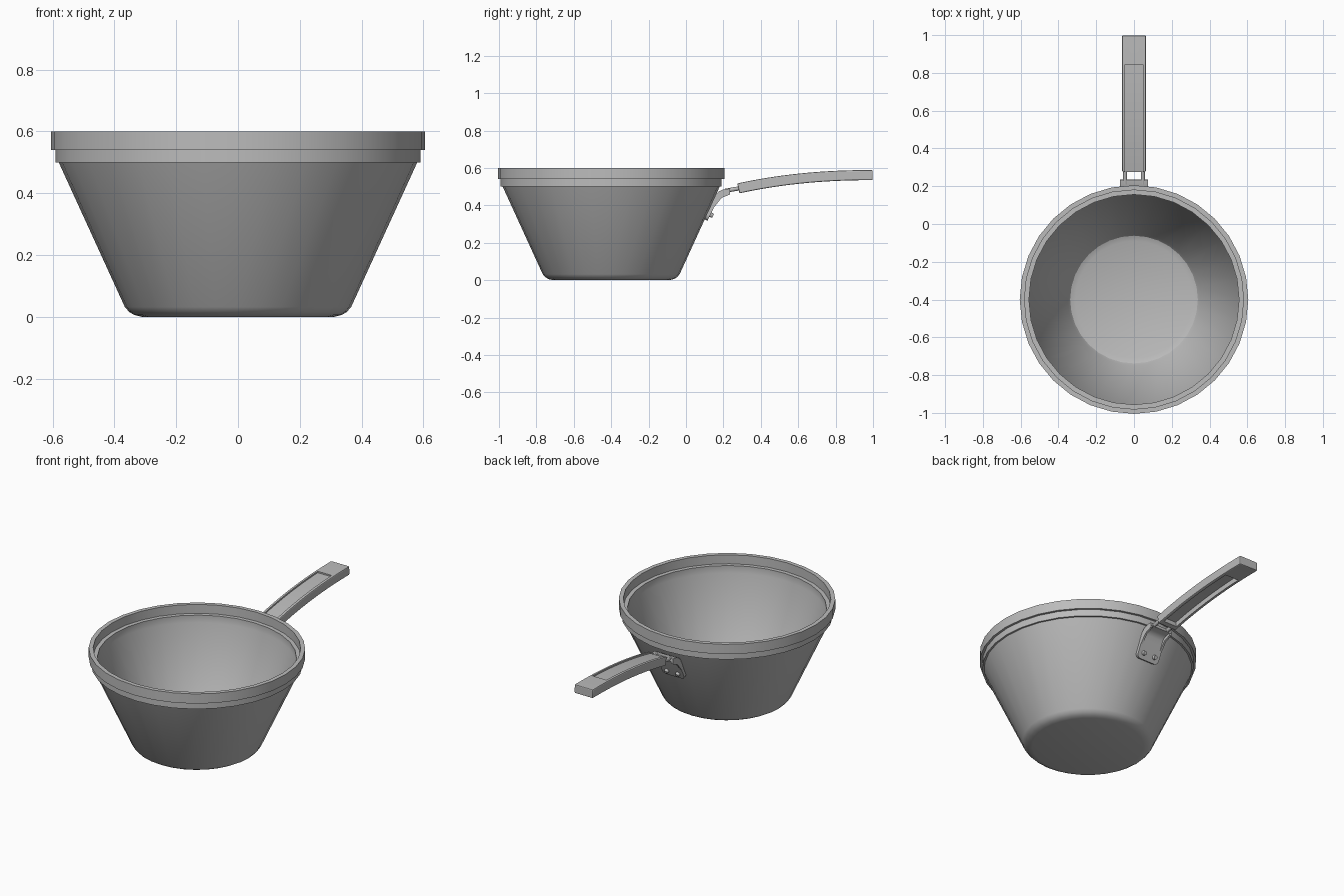
import bpy, bmesh, math
from mathutils import Vector

cube = bpy.data.objects.get("Cube")
if cube:
    bpy.data.objects.remove(cube, do_unlink=True)

steel = bpy.data.materials.new("brushed_grey")
steel.use_nodes = True
GREY = (0.5, 0.5, 0.5, 1)
steel.diffuse_color = GREY
steel.node_tree.nodes["Principled BSDF"].inputs["Base Color"].default_value = GREY

POT_Y = -0.4


def finish(name, bm, angle=30):
    bmesh.ops.recalc_face_normals(bm, faces=bm.faces)
    mesh = bpy.data.meshes.new(name)
    bm.to_mesh(mesh)
    bm.free()
    obj = bpy.data.objects.new(name, mesh)
    bpy.context.collection.objects.link(obj)
    mesh.materials.append(steel)
    smooth(obj, angle)
    return obj


def smooth(obj, angle=30):
    bpy.ops.object.select_all(action='DESELECT')
    obj.select_set(True)
    bpy.context.view_layer.objects.active = obj
    bpy.ops.object.shade_smooth_by_angle(angle=math.radians(angle))


def lathe(name, profile, sides):
    """Revolve (radius, height) points; zero radii close on the axis."""
    bm = bmesh.new()
    verts = [bm.verts.new((r, POT_Y, z)) for r, z in profile]
    edges = [bm.edges.new(pair) for pair in zip(verts, verts[1:])]
    bmesh.ops.spin(bm, geom=verts + edges, cent=(0, POT_Y, 0), axis=(0, 0, 1),
                   angle=math.tau, steps=sides)
    bmesh.ops.remove_doubles(bm, verts=bm.verts, dist=1e-4)
    return finish(name, bm)


def sweep(name, path, half_width, low, high):
    """Rectangular bar along (y, z) points, offset from low to high across the path."""
    bm = bmesh.new()
    rings = []
    for i, p in enumerate(path):
        d = Vector(path[min(i + 1, len(path) - 1)]) - Vector(path[max(i - 1, 0)])
        d.normalize()
        n = Vector((-d.y, d.x))
        ring = []
        for x, off in ((-1, low), (1, low), (1, high), (-1, high)):
            q = Vector(p) + n * off
            ring.append(bm.verts.new((x * half_width, q.x, q.y)))
        rings.append(ring)
    for a, b in zip(rings, rings[1:]):
        for k in range(4):
            m = (k + 1) % 4
            bm.faces.new((a[k], a[m], b[m], b[k]))
    bm.faces.new(rings[0])
    bm.faces.new(rings[-1])
    return finish(name, bm)


def cylinder(name, start, end, radius, sides=16, tip=None):
    start, end = Vector(start), Vector(end)
    axis = end - start
    bm = bmesh.new()
    bmesh.ops.create_cone(bm, cap_ends=True, segments=sides, radius1=radius,
                          radius2=radius if tip is None else tip, depth=axis.length)
    rot = axis.to_track_quat('Z', 'Y').to_matrix()
    for v in bm.verts:
        v.co = rot @ v.co + (start + end) / 2
    return finish(name, bm, 50)


def cut(obj, cutter):
    mod = obj.modifiers.new("cut", 'BOOLEAN')
    mod.operation, mod.solver, mod.object = 'DIFFERENCE', 'EXACT', cutter
    bpy.ops.object.select_all(action='DESELECT')
    bpy.context.view_layer.objects.active = obj
    obj.select_set(True)
    bpy.ops.object.modifier_apply(modifier=mod.name)
    bpy.data.objects.remove(cutter, do_unlink=True)


# Pot: outer wall, stepped rim, inner ledge and floor
lathe("pot_body", [
    (0, 0), (0.31, 0), (0.335, 0.006), (0.352, 0.016), (0.366, 0.032),
    (0.58, 0.5), (0.591, 0.5), (0.591, 0.54), (0.605, 0.54), (0.605, 0.6),
    (0.58, 0.6), (0.58, 0.545), (0.556, 0.545), (0.556, 0.5),
    (0.35, 0.05), (0.338, 0.033), (0.31, 0.022), (0, 0.02)], 32)


# Handle: arched bar with channels above and below and a hanging hole
def arch(y0, y1, steps=14):
    ys = [y0 + (y1 - y0) * i / steps for i in range(steps + 1)]
    return [(y, 0.562 - 0.071 * (max(1 - y, 0) / 0.72) ** 2.2) for y in ys]


handle = sweep("handle", arch(0.28, 0.998), 0.063, -0.027, 0.027)
bev = handle.modifiers.new("soft_edges", 'BEVEL')
bev.width, bev.segments = 0.006, 2
bpy.ops.object.modifier_apply(modifier=bev.name)
cut(handle, sweep("top_channel", arch(0.25, 0.845), 0.047, 0.018, 0.06))
cut(handle, sweep("under_channel", arch(0.31, 0.85), 0.045, -0.06, 0.003))
cut(handle, cylinder("hang_hole", (0, 0.93, 0.4), (0, 0.93, 0.7), 0.026, 20))
smooth(handle)

# Twin rods joining the handle to the bracket
for side, x in (("left", 0.047), ("right", -0.047)):
    cylinder("handle_rod_" + side, (x, 0.21, 0.478), (x, 0.3, 0.494), 0.011, 12)

# Bracket: plate lying on the wall and bending outward at the top
curve = [(0.107, 0.322), (0.133, 0.375), (0.153, 0.42), (0.166, 0.449),
         (0.18, 0.466), (0.203, 0.476), (0.235, 0.48)]
bracket = sweep("bracket_plate", curve, 0.075, -0.009, 0.01)
bm = bmesh.new()
bm.from_mesh(bracket.data)
corners = [e for e in bm.edges
           if all(v.co.z < 0.34 for v in e.verts)
           and abs(e.verts[0].co.x - e.verts[1].co.x) < 0.001]
bmesh.ops.bevel(bm, geom=corners, offset=0.025, segments=4, affect='EDGES', profile=0.5)
bm.to_mesh(bracket.data)
bm.free()
smooth(bracket)

# Side flanges that stiffen the bend
for side, x in (("left", 0.069), ("right", -0.069)):
    bm = bmesh.new()
    outline = [(0.13, 0.36), (0.15, 0.39), (0.19, 0.44), (0.235, 0.458),
               (0.235, 0.475), (0.19, 0.47), (0.158, 0.43)]
    face = bm.faces.new([bm.verts.new((x - 0.006, y, z)) for y, z in outline])
    new = bmesh.ops.extrude_face_region(bm, geom=[face])["geom"]
    bmesh.ops.translate(bm, vec=(0.012, 0, 0),
                        verts=[g for g in new if isinstance(g, bmesh.types.BMVert)])
    finish("bracket_flange_" + side, bm)

# Rivets
for side, x in (("left", 0.038), ("right", -0.038)):
    cylinder("rivet_" + side, (x, 0.115, 0.358), (x, 0.145, 0.344), 0.017, 14, 0.011)
